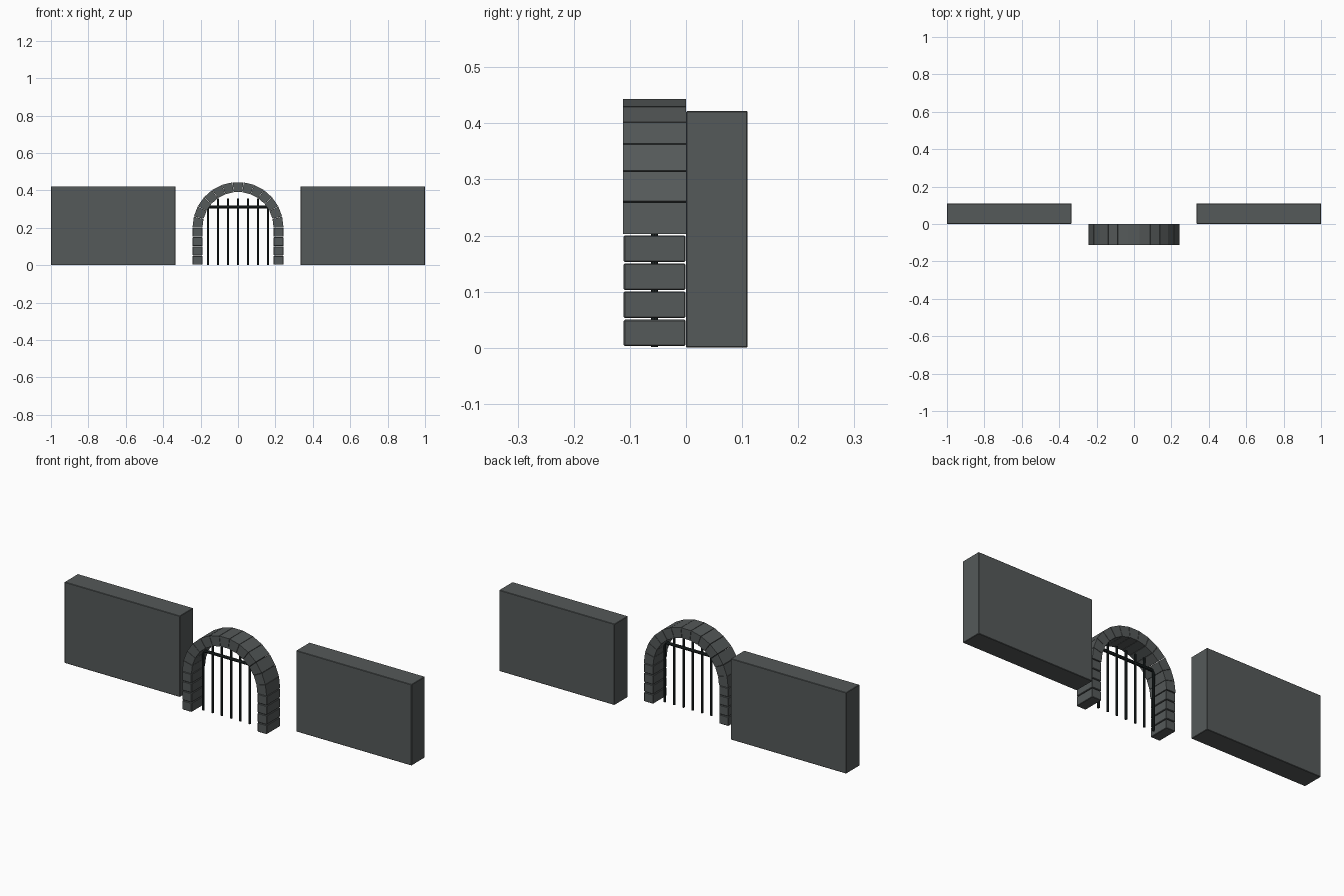
import bpy, bmesh, math
from mathutils import Vector

if "Cube" in bpy.data.objects:
    bpy.data.objects.remove(bpy.data.objects["Cube"])


def material(name, rgb):
    m = bpy.data.materials.new(name)
    m.diffuse_color = (*rgb, 1)
    m.use_nodes = True
    m.node_tree.nodes["Principled BSDF"].inputs["Base Color"].default_value = m.diffuse_color
    return m


STONE = material("dark grey stone", (0.09, 0.1, 0.1))
IRON = material("black iron", (0.012, 0.018, 0.018))


def finish(name, bm, mat, bevel=0):
    bmesh.ops.recalc_face_normals(bm, faces=bm.faces)
    me = bpy.data.meshes.new(name)
    bm.to_mesh(me)
    bm.free()
    me.materials.append(mat)
    ob = bpy.data.objects.new(name, me)
    bpy.context.collection.objects.link(ob)
    if bevel:
        mod = ob.modifiers.new("edge bevel", 'BEVEL')
        mod.width, mod.segments = bevel, 1
    return ob


def prism(name, outline, y0, y1, mat, bevel=0):
    """Extrude an x-z outline from y0 to y1."""
    bm = bmesh.new()
    face = bm.faces.new([bm.verts.new((x, y0, z)) for x, z in outline])
    ext = bmesh.ops.extrude_face_region(bm, geom=[face])
    verts = [g for g in ext["geom"] if isinstance(g, bmesh.types.BMVert)]
    bmesh.ops.translate(bm, verts=verts, vec=(0, y1 - y0, 0))
    return finish(name, bm, mat, bevel)


def box(name, x0, x1, y0, y1, z0, z1, mat, bevel=0):
    return prism(name, [(x0, z0), (x1, z0), (x1, z1), (x0, z1)], y0, y1, mat, bevel)


def rod(name, a, b, radius, mat, sides=8):
    a, b = Vector(a), Vector(b)
    bm = bmesh.new()
    bmesh.ops.create_cone(bm, cap_ends=True, segments=sides, radius1=radius,
                          radius2=radius, depth=(b - a).length)
    bm.transform((b - a).to_track_quat('Z', 'Y').to_matrix().to_4x4())
    bmesh.ops.translate(bm, verts=bm.verts, vec=(a + b) / 2)
    return finish(name, bm, mat)


R_OUT, R_IN, SPRING = 0.243, 0.19, 0.2

# Side walls and the stacked jamb blocks under the arch
for side, s in (("left", -1), ("right", 1)):
    x0, x1 = sorted((s * 0.335, s * 1.0))
    box(f"wall_{side}", x0, x1, 0, 0.11, 0, 0.422, STONE, 0.002)
    x0, x1 = sorted((s * R_IN, s * R_OUT))
    for i in range(4):
        box(f"jamb_block_{side}_{i + 1}", x0, x1, -0.111, -0.001,
            0.05 * i + 0.003, 0.05 * i + 0.05, STONE, 0.002)

# Wedge stones of the arch
COUNT = 13
step = math.pi / COUNT
gap = 0.004
for i in range(COUNT):
    a, b = i * step + gap, (i + 1) * step - gap
    pts = [(r * math.cos(t), SPRING + 0.002 + r * math.sin(t))
           for r, t in ((R_IN, a), (R_OUT, a), (R_OUT, b), (R_IN, b))]
    prism(f"arch_stone_{i + 1}", pts, -0.112, 0, STONE)

# Iron gate: upright bars and a cross rail
for i in range(-3, 4):
    x = i * 0.0535
    top = 0.31 if abs(i) == 3 else 0.357
    rod(f"gate_bar_{i + 4}", (x, -0.056, 0.001), (x, -0.056, top), 0.006, IRON)
rod("gate_rail", (-0.167, -0.056, 0.311), (0.167, -0.056, 0.311), 0.008, IRON)
